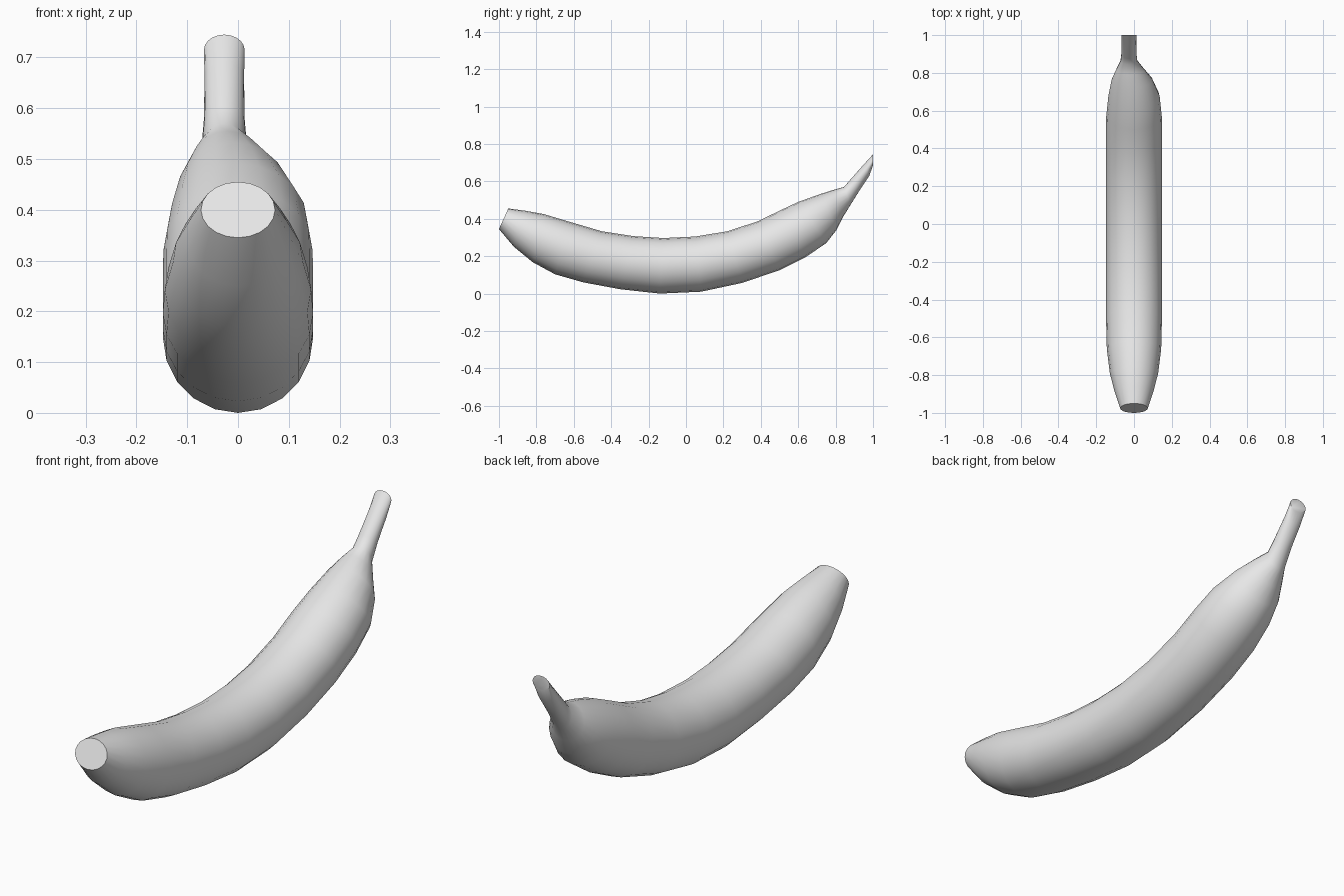
import bpy
import bmesh
from math import cos, sin, radians, tau
from mathutils import Vector

cube = bpy.data.objects.get("Cube")
if cube:
    bpy.data.objects.remove(cube, do_unlink=True)

SIDES = 20

# Peel material
peel = bpy.data.materials.new("light grey")
peel.use_nodes = True
grey = (0.8, 0.8, 0.8, 1)
peel.diffuse_color = grey
peel.node_tree.nodes["Principled BSDF"].inputs["Base Color"].default_value = grey

# Sections from blossom end to stem: top y, z, bottom y, z, half width, centre x
sections = [
    (-.95, .455, -1, .345, .073, 0),
    (-.86, .443, -.92, .25, .102, 0),
    (-.76, .425, -.82, .168, .128, 0),
    (-.62, .383, -.7, .103, .144, 0),
    (-.45, .333, -.55, .06, .148, 0),
    (-.28, .307, -.35, .023, .148, 0),
    (-.12, .297, -.14, 0, .148, 0),
    (.05, .305, .08, .01, .148, 0),
    (.22, .333, .3, .057, .148, 0),
    (.38, .385, .5, .125, .148, 0),
    (.5, .443, .64, .195, .147, 0),
    (.6, .49, .75, .27, .136, 0),
    (.72, .533, .805, .34, .109, -.01),
    (.79, .555, .84, .41, .076, -.02),
    (.845, .57, .88, .475, .045, -.027),
    (.875, .605, .93, .555, .04, -.027),
    (.95, .69, .98, .63, .039, -.027),
    (1, .745, 1, .685, .04, -.027),
]


def add_ring(bm, ty, tz, by, bz, half_width, cx):
    """Elliptical ring spanning the given top and bottom points."""
    top, bottom = Vector((cx, ty, tz)), Vector((cx, by, bz))
    centre, up = (top + bottom) / 2, (top - bottom) / 2
    side = Vector((half_width, 0, 0))
    return [bm.verts.new(centre + up * cos(tau * i / SIDES) + side * sin(tau * i / SIDES))
            for i in range(SIDES)]


# Banana body and stem as one skin
bm = bmesh.new()
rings = [add_ring(bm, *s) for s in sections]
for a, b in zip(rings, rings[1:]):
    for i in range(SIDES):
        j = (i + 1) % SIDES
        bm.faces.new((a[i], a[j], b[j], b[i]))

# Flat cut ends
bm.faces.new(rings[0])
bm.faces.new(rings[-1])
bmesh.ops.recalc_face_normals(bm, faces=bm.faces)

mesh = bpy.data.meshes.new("banana")
bm.to_mesh(mesh)
bm.free()
mesh.materials.append(peel)
banana = bpy.data.objects.new("banana", mesh)
bpy.context.collection.objects.link(banana)

# Smooth skin with crisp cut edges
bpy.ops.object.select_all(action='DESELECT')
banana.select_set(True)
bpy.context.view_layer.objects.active = banana
bpy.ops.object.shade_smooth_by_angle(angle=radians(42))
